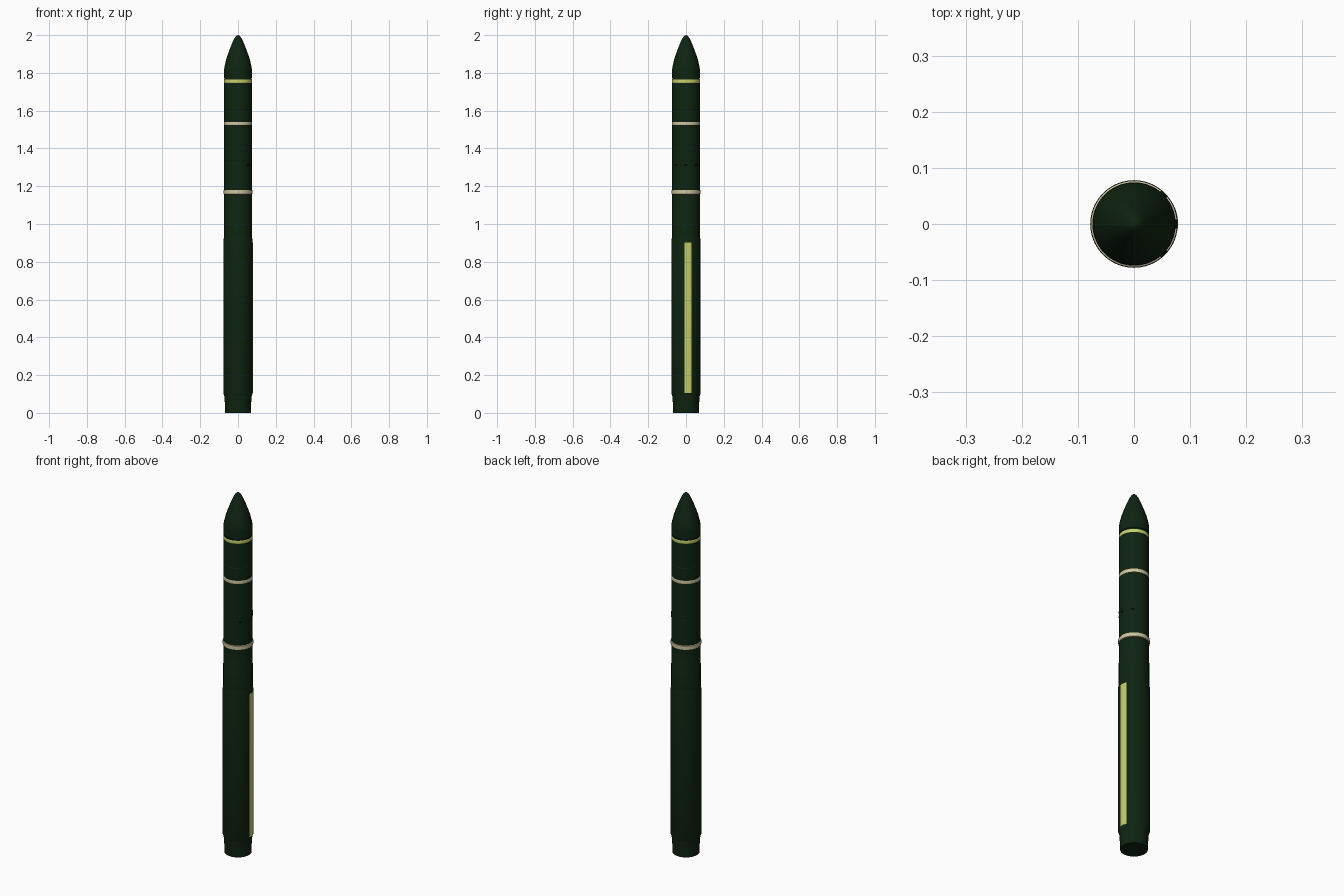
import bpy, bmesh, math

if "Cube" in bpy.data.objects:
    bpy.data.objects.remove(bpy.data.objects["Cube"])


def mat(name, rgb):
    m = bpy.data.materials.new(name)
    m.diffuse_color = (*rgb, 1)
    m.use_nodes = True
    m.node_tree.nodes["Principled BSDF"].inputs["Base Color"].default_value = m.diffuse_color
    return m


GREEN = mat("dark_green", (0.0045, 0.0175, 0.0055))
YELLOW = mat("pale_yellow", (0.56, 0.62, 0.15))
CREAM = mat("cream", (0.62, 0.56, 0.34))


def finish(name, bm, material):
    bmesh.ops.remove_doubles(bm, verts=bm.verts, dist=1e-6)
    bmesh.ops.recalc_face_normals(bm, faces=bm.faces)
    me = bpy.data.meshes.new(name)
    bm.to_mesh(me)
    bm.free()
    ob = bpy.data.objects.new(name, me)
    me.materials.append(material)
    bpy.context.collection.objects.link(ob)
    bpy.ops.object.select_all(action='DESELECT')
    ob.select_set(True)
    bpy.context.view_layer.objects.active = ob
    bpy.ops.object.shade_smooth_by_angle(angle=math.radians(30))
    return ob


def lathe(name, profile, material, a0=0, a1=360, steps=72):
    """Spin (radius, z) points around z, between two angles."""
    bm = bmesh.new()
    rows = []
    for i in range(steps + 1):
        a = math.radians(a0 + (a1 - a0) * i / steps)
        rows.append([bm.verts.new((r * math.cos(a), r * math.sin(a), z)) for r, z in profile])
    for p, q in zip(rows, rows[1:]):
        for j in range(len(profile) - 1):
            bm.faces.new((p[j], q[j], q[j + 1], p[j + 1]))
    bmesh.ops.remove_doubles(bm, verts=bm.verts, dist=1e-6)
    bmesh.ops.dissolve_degenerate(bm, dist=1e-6, edges=bm.edges)
    return finish(name, bm, material)


def band(name, z0, z1, r_in, r_out, material):
    b = 0.002
    return lathe(name, [(r_in, z0), (r_out, z0 + b), (r_out, z1 - b), (r_in, z1)], material)


# Tail skirt and large lower stage
lathe("tail_skirt", [(0, 0), (0.068, 0), (0.069, 0.04), (0.0715, 0.08), (0.0745, 0.1), (0, 0.1)], GREEN)
lathe("lower_stage", [(0.0745, 0.095), (0.078, 0.105), (0.078, 0.905), (0.0745, 0.93)], GREEN)

# Upper stages and payload section
lathe("interstage", [(0.0745, 0.93), (0.0745, 1.05), (0.073, 1.055), (0.073, 1.165)], GREEN)
lathe("middle_stage", [(0.073, 1.165), (0.073, 1.755)], GREEN)
lathe("payload_section", [(0.073, 1.755), (0.073, 1.767), (0.0715, 1.768), (0.0715, 1.772),
                          (0.0735, 1.774), (0.0735, 1.82)], GREEN)

# Rounded pointed nose
lathe("nose_cone", [(0.0735, 1.82), (0.0705, 1.838), (0.063, 1.87), (0.053, 1.9), (0.042, 1.93),
                    (0.030, 1.96), (0.021, 1.98), (0.013, 1.992), (0.006, 1.9985), (0, 2.0)], GREEN)

# Joint rings and painted bands
band("lower_joint_ring", 1.157, 1.181, 0.073, 0.077, CREAM)
band("middle_band", 1.523, 1.541, 0.073, 0.0736, CREAM)
band("upper_band", 1.747, 1.764, 0.073, 0.0736, YELLOW)
band("upper_seam", 1.603, 1.611, 0.073, 0.0742, GREEN)
band("lower_seam", 1.337, 1.344, 0.073, 0.0738, GREEN)

# Long painted strip on the right side of the lower stage
lathe("side_strip", [(0.077, 0.104), (0.0785, 0.105), (0.0785, 0.902), (0.077, 0.903)],
      YELLOW, -6, 22, 8)

# Small pods on the right side
for k, ang in enumerate((-45, 0, 45)):
    lathe("side_pod_%d" % (k + 1), [(0.072, 1.308), (0.0765, 1.314), (0.0765, 1.338), (0.072, 1.345)],
          GREEN, ang - 6, ang + 6, 4)
